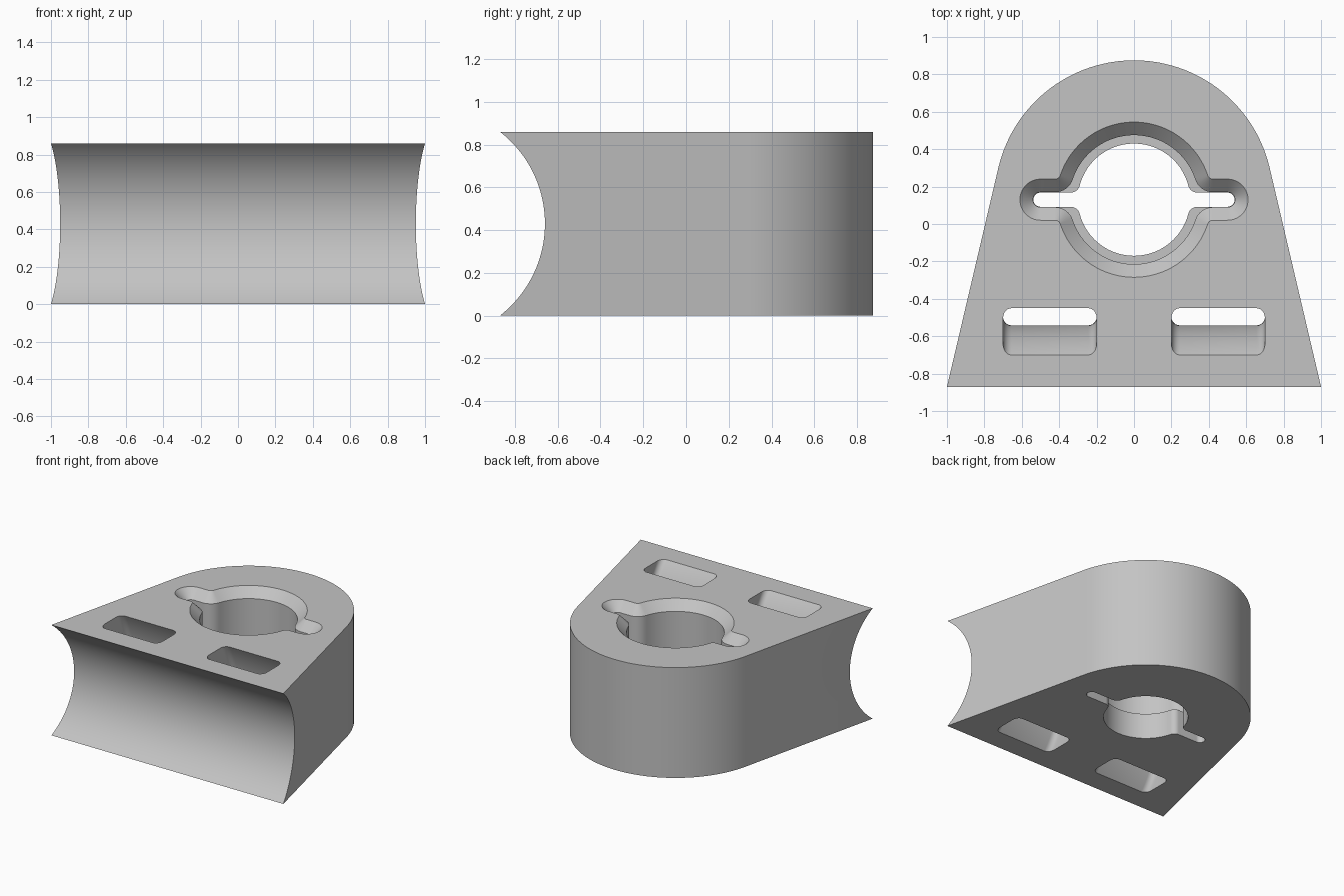
import bpy, bmesh
from math import sin, cos, pi, sqrt, atan2, acos, radians

if "Cube" in bpy.data.objects:
    bpy.data.objects.remove(bpy.data.objects["Cube"])

HEIGHT = 0.86
BORE_Y = 0.13                    # centre of bore and rounded back
TUBE_Y, TUBE_R = -1.205, 0.545   # axis of the concave front saddle

grey = bpy.data.materials.new("plain_grey")
grey.use_nodes = True
colour = (0.55, 0.55, 0.55, 1)
grey.diffuse_color = colour
grey.node_tree.nodes["Principled BSDF"].inputs["Base Color"].default_value = colour


def arc(cx, cy, r, start, end, steps):
    return [(cx + r * cos(start + (end - start) * i / steps),
             cy + r * sin(start + (end - start) * i / steps)) for i in range(steps + 1)]


def loft(name, rings):
    """Closed solid through rings with equal point counts."""
    bm = bmesh.new()
    loops = [[bm.verts.new(p) for p in ring] for ring in rings]
    n = len(loops[0])
    for a, b in zip(loops, loops[1:]):
        for i in range(n):
            j = (i + 1) % n
            bm.faces.new((a[i], a[j], b[j], b[i]))
    bm.faces.new(loops[0][::-1])
    bm.faces.new(loops[-1])
    bmesh.ops.recalc_face_normals(bm, faces=bm.faces)
    mesh = bpy.data.meshes.new(name)
    bm.to_mesh(mesh)
    bm.free()
    mesh.materials.append(grey)
    obj = bpy.data.objects.new(name, mesh)
    bpy.context.collection.objects.link(obj)
    return obj


def keyhole(z, r, w, f, grow=0.0):
    """Round bore with a slot on each side, filleted where they meet."""
    cx, cy = sqrt((r + f) ** 2 - (w + f) ** 2), w + f
    r, w, f = r + grow, w + grow, f - grow
    tangent = atan2(cy, cx)
    q = arc(0.5, 0, w, 0, pi / 2, 12)
    q += arc(cx, cy, f, -pi / 2, tangent - pi, 8)
    q += arc(0, 0, r, tangent, pi / 2, 24)[1:]
    pts = q + [(-x, y) for x, y in q[-2::-1]]
    pts += [(-x, -y) for x, y in q[1:]] + [(x, -y) for x, y in q[-2:0:-1]]
    return [(x, y + BORE_Y, z) for x, y in pts]


# Body: round back with straight flanks flaring to the front corners
back_r = 0.745
corner = (1.0, TUBE_Y + sqrt(TUBE_R ** 2 - (HEIGHT / 2) ** 2))
dx, dy = corner[0], corner[1] - BORE_Y
start = atan2(dy, dx) + acos(back_r / sqrt(dx * dx + dy * dy))
outline = arc(0, BORE_Y, back_r, start, pi - start, 72)
tx, ty = outline[0]
fx, fy = corner[0] + (corner[0] - tx) * 0.1, corner[1] + (corner[1] - ty) * 0.1
outline = [(-fx, fy), (fx, fy)] + outline
body = loft("clamp_block", [[(x, y, z) for x, y in outline] for z in (0, HEIGHT)])

# Saddle cutter across the front
saddle = arc(TUBE_Y, HEIGHT / 2, TUBE_R, 0, 2 * pi, 144)[:-1]
cutters = [loft("saddle_cutter", [[(x, y, z) for y, z in saddle] for x in (-1.2, 1.2)])]

# Stepped bore with side slots and a chamfered top rim
cutters.append(loft("bore_cutter", [
    keyhole(-0.05, 0.30, 0.038, 0.05),
    keyhole(0.20, 0.30, 0.038, 0.05),
    keyhole(0.20, 0.345, 0.04, 0.10),
    keyhole(HEIGHT - 0.07, 0.345, 0.04, 0.10),
    keyhole(HEIGHT + 0.02, 0.345, 0.04, 0.10, 0.09)]))

# Curved strap slots, concentric with the saddle
c, inner, outer = 0.045, 0.663, 0.869
for side, x0, x1 in (("left", 0.2, 0.7), ("right", -0.7, -0.2)):
    section = []
    for k, (cx, cr) in enumerate(((x1 - c, outer - c), (x0 + c, outer - c),
                                  (x0 + c, inner + c), (x1 - c, inner + c))):
        section += arc(cx, cr, c, k * pi / 2, (k + 1) * pi / 2, 6)
    rings = []
    for i in range(49):
        a = radians(-60 + 120 * i / 48)
        rings.append([(x, TUBE_Y + r * cos(a), HEIGHT / 2 + r * sin(a)) for x, r in section])
    cutters.append(loft(side + "_strap_slot_cutter", rings))

# Cut everything from the body
bpy.ops.object.select_all(action='DESELECT')
bpy.context.view_layer.objects.active = body
body.select_set(True)
for cutter in cutters:
    mod = body.modifiers.new(cutter.name, 'BOOLEAN')
    mod.operation = 'DIFFERENCE'
    mod.solver = 'EXACT'
    mod.object = cutter
    bpy.ops.object.modifier_apply(modifier=mod.name)
    bpy.data.objects.remove(cutter)

bpy.ops.object.shade_smooth_by_angle(angle=radians(30))
